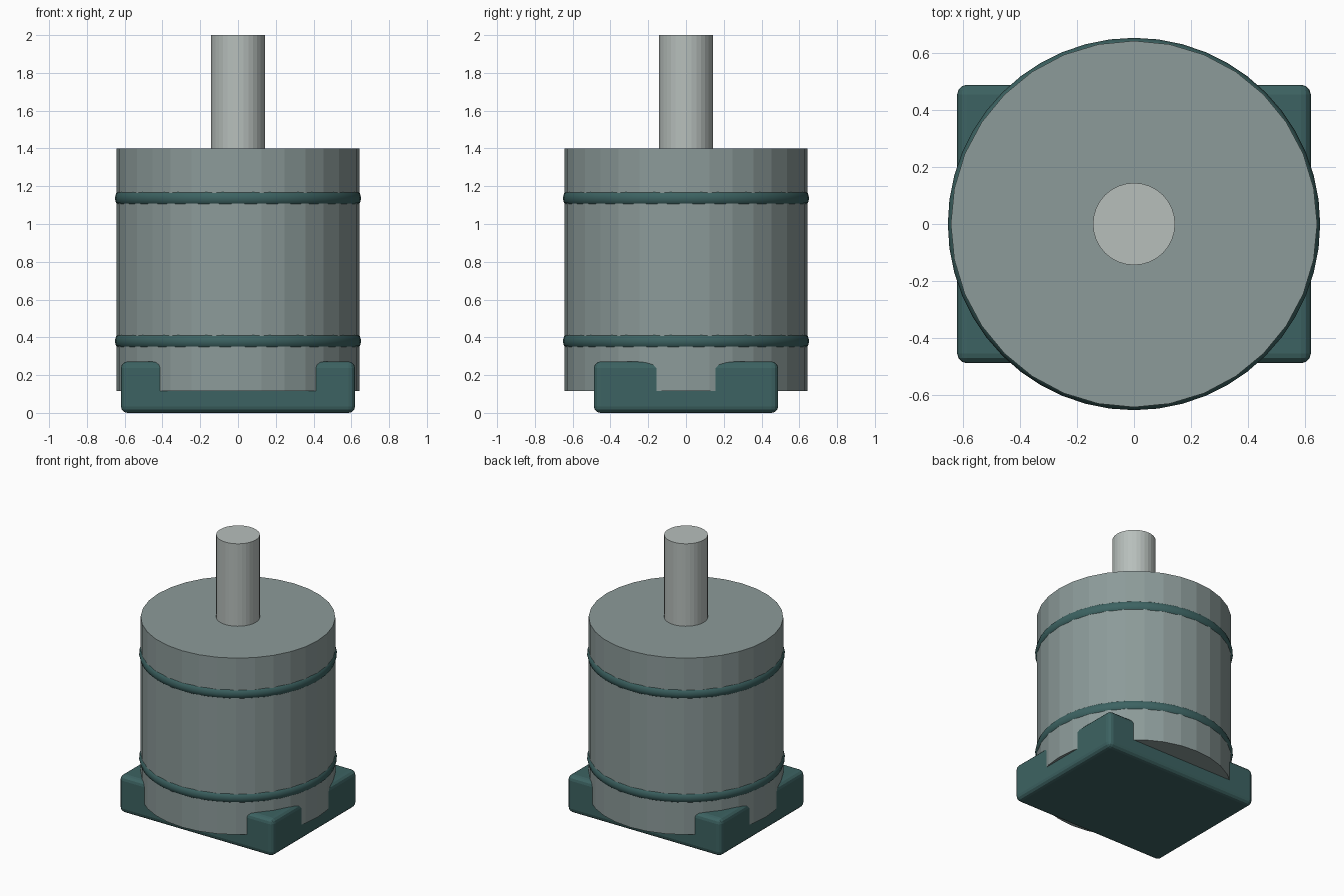
import bpy
import math

if "Cube" in bpy.data.objects:
    bpy.data.objects.remove(bpy.data.objects["Cube"])


def material(name, rgb):
    m = bpy.data.materials.new(name)
    m.diffuse_color = (*rgb, 1.0)
    m.use_nodes = True
    m.node_tree.nodes["Principled BSDF"].inputs["Base Color"].default_value = m.diffuse_color
    return m


TEAL = material("dark teal", (0.046, 0.124, 0.122))
STEEL = material("steel grey", (0.262, 0.326, 0.320))
LIGHT = material("light metal", (0.475, 0.520, 0.500))


def finish(name, mat):
    ob = bpy.context.object
    ob.name = name
    ob.data.materials.append(mat)
    return ob


def cylinder(name, radius, z0, z1, mat):
    bpy.ops.mesh.primitive_cylinder_add(
        vertices=32, radius=radius, depth=z1 - z0, location=(0, 0, (z0 + z1) / 2))
    return finish(name, mat)


# Rounded mounting base
bpy.ops.mesh.primitive_cube_add(size=1, location=(0, 0, 0.136))
base = finish("mounting_base", TEAL)
base.scale = (1.24, 0.976, 0.272)
bpy.ops.object.transform_apply(location=False, rotation=False, scale=True)
bevel = base.modifiers.new("rounded_edges", 'BEVEL')
bevel.width = 0.035
bevel.segments = 3

# Faceted motor body and output shaft
cylinder("motor_body", 0.642, 0.115, 1.4, STEEL)
cylinder("output_shaft", 0.144, 1.38, 2.0, LIGHT)

# Two bands, mostly sunk into the body
for name, z in (("lower_band", 0.38), ("upper_band", 1.137)):
    bpy.ops.mesh.primitive_torus_add(
        major_segments=48, minor_segments=12,
        major_radius=0.603, minor_radius=0.0495, location=(0, 0, z))
    finish(name, TEAL)
    bpy.ops.object.shade_smooth_by_angle(angle=math.radians(35))
